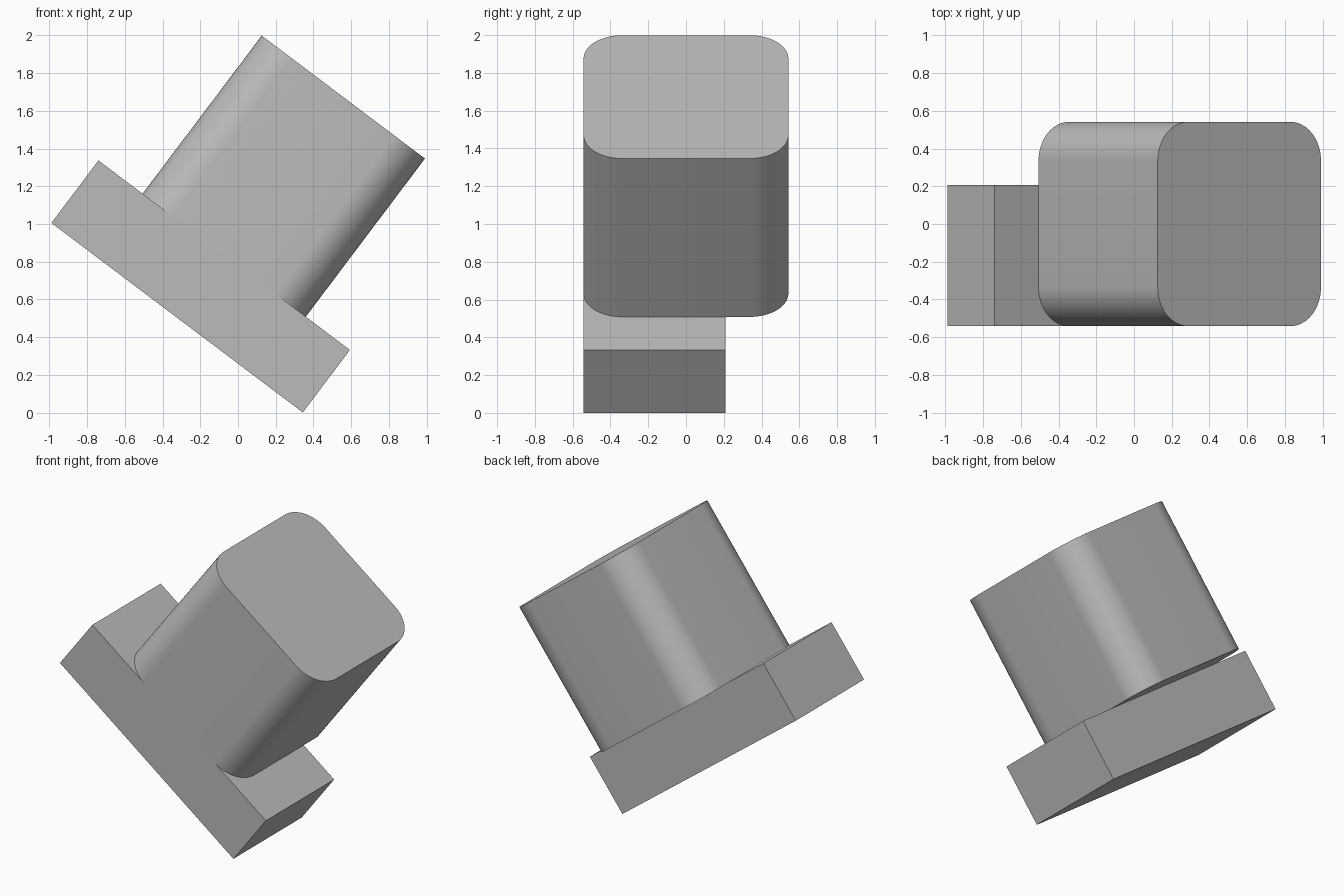
import bpy
import bmesh
import math
from mathutils import Matrix, Vector

cube = bpy.data.objects.get("Cube")
if cube:
    bpy.data.objects.remove(cube, do_unlink=True)

grey = bpy.data.materials.new("plain_grey")
grey.use_nodes = True
colour = (0.5, 0.5, 0.5, 1)
grey.diffuse_color = colour
grey.node_tree.nodes["Principled BSDF"].inputs["Base Color"].default_value = colour

# The whole bracket leans to its left
LEAN = Matrix.Translation((-0.323, 0, 0.503)) @ Matrix.Rotation(math.radians(37), 4, "Y")
FRONT = -0.542


def block(name, size, bottom, radius=0):
    """Box flush with the front plane; upright edges rounded by radius."""
    bm = bmesh.new()
    bmesh.ops.create_cube(bm, size=1)
    bmesh.ops.scale(bm, vec=size, verts=bm.verts)
    centre = Vector((0, FRONT + size[1] / 2, bottom + size[2] / 2))
    bmesh.ops.translate(bm, vec=centre, verts=bm.verts)
    if radius:
        upright = [e for e in bm.edges
                   if abs(e.verts[0].co.z - e.verts[1].co.z) > 0.1]
        bmesh.ops.bevel(bm, geom=upright, offset=radius, segments=16,
                        profile=0.5, affect="EDGES")
    mesh = bpy.data.meshes.new(name)
    bm.to_mesh(mesh)
    bm.free()
    mesh.materials.append(grey)
    obj = bpy.data.objects.new(name, mesh)
    bpy.context.collection.objects.link(obj)
    obj.matrix_world = LEAN
    return obj


# Foot plate and the wider rounded post standing on it
base = block("base_with_post", (1.67, 0.75, 0.415), 0)
post = block("post", (1.084, 1.084, 1.05), 0.415, radius=0.205)

# Join both into one solid with a continuous front face
bpy.context.view_layer.update()
union = base.modifiers.new("union", "BOOLEAN")
union.operation = "UNION"
union.solver = "EXACT"
union.object = post

bpy.ops.object.select_all(action="DESELECT")
base.select_set(True)
bpy.context.view_layer.objects.active = base
bpy.ops.object.modifier_apply(modifier=union.name)
bpy.data.objects.remove(post, do_unlink=True)
bpy.ops.object.shade_smooth_by_angle(angle=math.radians(30))
